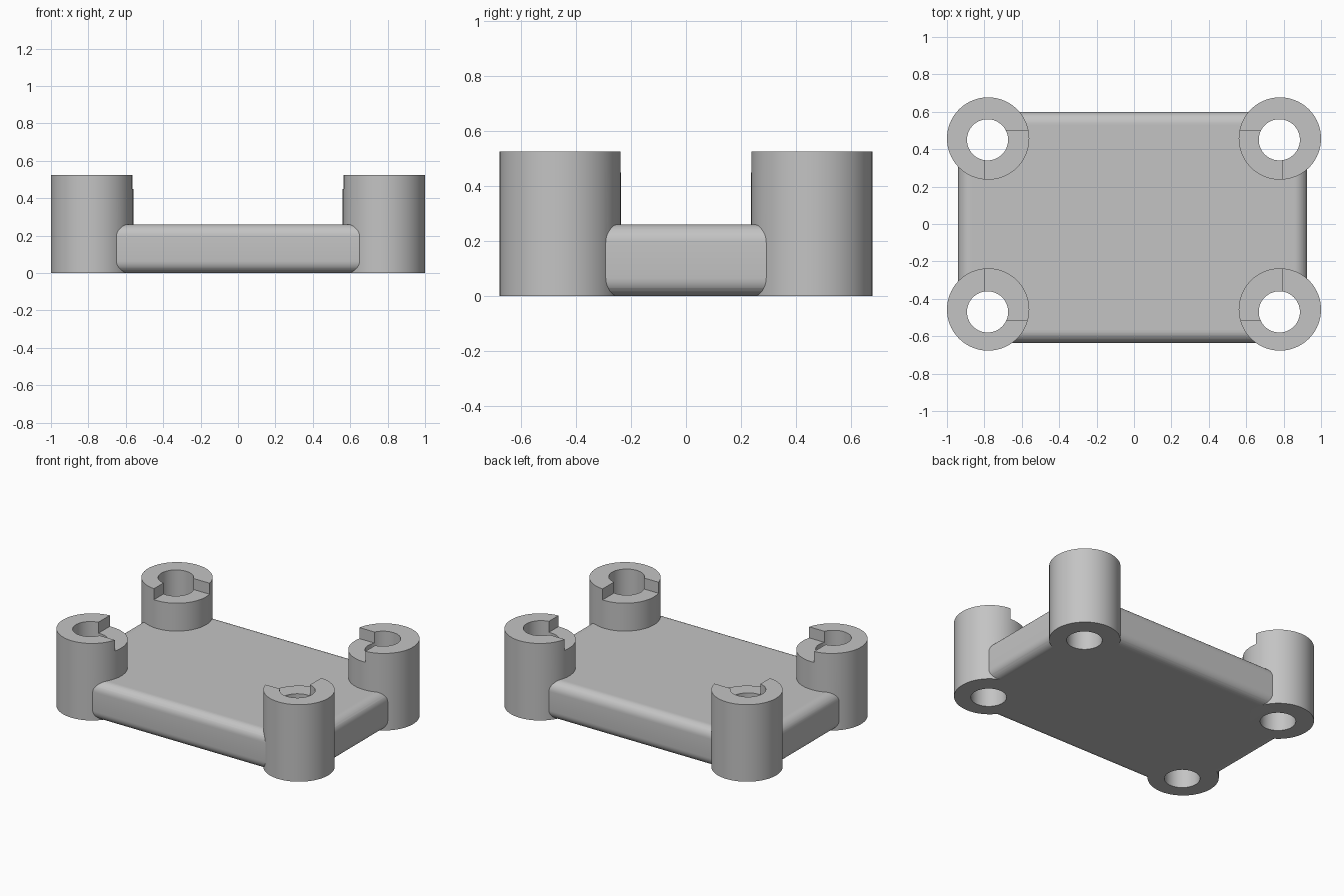
import bpy
import math

default = bpy.data.objects.get("Cube")
if default:
    bpy.data.objects.remove(default, do_unlink=True)

HEIGHT, PLATE_TOP, NOTCH_FLOOR = 0.525, 0.26, 0.45
POST_X, POST_Y, POST_R = 0.78, 0.457, 0.22
HOLE_X, HOLE_Y, HOLE_R = (-0.783, 0.777), (-0.47, 0.45), 0.11

grey = bpy.data.materials.new("plain_grey")
grey.use_nodes = True
colour = (0.55, 0.55, 0.55, 1)
grey.diffuse_color = colour
grey.node_tree.nodes["Principled BSDF"].inputs["Base Color"].default_value = colour


def box(name, low, high):
    centre = [(a + b) / 2 for a, b in zip(low, high)]
    bpy.ops.mesh.primitive_cube_add(size=1, location=centre)
    obj = bpy.context.object
    obj.name = name
    obj.scale = [b - a for a, b in zip(low, high)]
    bpy.ops.object.transform_apply(location=True, rotation=False, scale=True)
    obj.data.materials.append(grey)
    return obj


def cylinder(name, x, y, radius, low, high):
    bpy.ops.mesh.primitive_cylinder_add(
        vertices=96, radius=radius, depth=high - low, location=(x, y, (low + high) / 2))
    obj = bpy.context.object
    obj.name = name
    obj.data.materials.append(grey)
    return obj


def apply(obj, modifier):
    bpy.ops.object.select_all(action="DESELECT")
    bpy.context.view_layer.objects.active = obj
    obj.select_set(True)
    bpy.ops.object.modifier_apply(modifier=modifier.name)


def combine(obj, other, operation):
    mod = obj.modifiers.new(operation.lower(), "BOOLEAN")
    mod.operation = operation
    mod.solver = "EXACT"
    mod.object = other
    apply(obj, mod)
    bpy.data.objects.remove(other, do_unlink=True)


# Base plate with rounded edges
plate = box("plate_with_corner_posts", (-0.94, -0.635, 0), (0.925, 0.6, PLATE_TOP))
bevel = plate.modifiers.new("rounded_edges", "BEVEL")
bevel.width = 0.065
bevel.segments = 8
apply(plate, bevel)

# Corner posts
for sx in (-1, 1):
    for sy in (-1, 1):
        post = cylinder("corner_post", sx * POST_X, sy * POST_Y, POST_R, 0, HEIGHT)
        combine(plate, post, "UNION")

# Through holes
for x in HOLE_X:
    for y in HOLE_Y:
        combine(plate, cylinder("hole_cutter", x, y, HOLE_R, -0.1, 1), "DIFFERENCE")

# Rectangular recess notching the inner quarter of every post top
recess = box("recess_cutter", (-0.8, -0.515, NOTCH_FLOOR), (0.795, 0.5, 1))
combine(plate, recess, "DIFFERENCE")

bpy.ops.object.select_all(action="DESELECT")
plate.select_set(True)
bpy.context.view_layer.objects.active = plate
bpy.ops.object.shade_smooth_by_angle(angle=math.radians(30))
